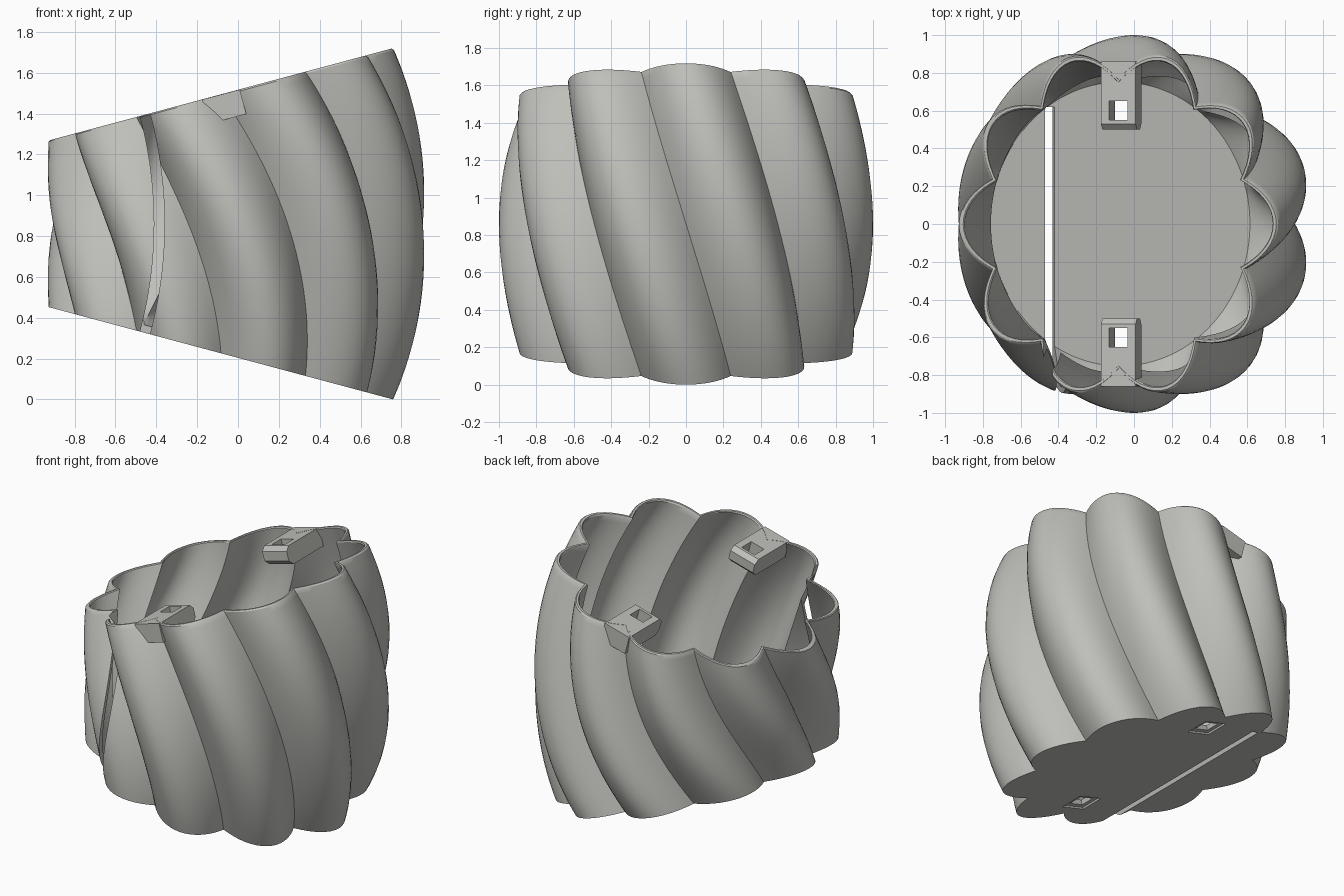
import bpy, bmesh, math
from math import sin, cos, pi, radians

if "Cube" in bpy.data.objects:
    bpy.data.objects.remove(bpy.data.objects["Cube"], do_unlink=True)

BEND = 2.45               # distance from the middle to the bending axis
HALF = radians(15)        # each end is tilted by this angle
MID_Z = 0.86
RX, RY = 0.873, 0.926     # crest radii at the ends
LOBES, PER_LOBE, ROWS = 10, 16, 40
COUNT = LOBES * PER_LOBE

clay = bpy.data.materials.new("warm_grey")
clay.use_nodes = True
clay.diffuse_color = (0.52, 0.52, 0.49, 1)
clay.node_tree.nodes["Principled BSDF"].inputs["Base Color"].default_value = clay.diffuse_color


def bent(u, v, phi, w=0.0):
    """Point in the bent space: u across, v along y, w off the section plane."""
    return ((BEND + u) * cos(phi) - w * sin(phi) - BEND, v,
            MID_Z + (BEND + u) * sin(phi) + w * cos(phi))


def make_object(name, bm):
    bmesh.ops.recalc_face_normals(bm, faces=bm.faces)
    mesh = bpy.data.meshes.new(name)
    bm.to_mesh(mesh)
    bm.free()
    mesh.materials.append(clay)
    obj = bpy.data.objects.new(name, mesh)
    bpy.context.collection.objects.link(obj)
    return obj


def loft(name, rings):
    """Skin closed rings of points and cap both ends."""
    bm = bmesh.new()
    rows = [[bm.verts.new(p) for p in ring] for ring in rings]
    n = len(rows[0])
    for low, high in zip(rows, rows[1:]):
        for i in range(n):
            j = (i + 1) % n
            bm.faces.new((low[i], low[j], high[j], high[i]))
    bm.faces.new(rows[0][::-1])
    bm.faces.new(rows[-1])
    return make_object(name, bm)


def section(t, inset=0.0, lobing=1.0):
    """Lobed, twisted, bulging cross-section at height fraction t."""
    phi = (2 * t - 1) * HALF
    swell = 1 + 0.08 * (1 - (2 * t - 1) ** 2)
    ring = []
    for i in range(COUNT):
        theta = 2 * pi * i / COUNT
        angle = theta - t * 2 * pi / LOBES
        r = swell * (0.835 + 0.165 * lobing * abs(cos(theta * LOBES / 2)))
        ring.append(bent((RX * r - inset) * cos(angle), (RY * r - inset) * sin(angle), phi))
    return ring


def block(name, u, v, phis, ws=(0, 0)):
    """Box in the bent space, one ring for each angle and offset."""
    return loft(name, [[bent(a, b, phi, w) for a, b in
                        ((u[0], v[0]), (u[1], v[0]), (u[1], v[1]), (u[0], v[1]))]
                       for phi, w in zip(phis, ws)])


def cut(target, cutter):
    cutter.hide_render = True
    mod = target.modifiers.new("cut", "BOOLEAN")
    mod.operation = "DIFFERENCE"
    mod.solver = "EXACT"
    mod.object = cutter
    bpy.context.view_layer.objects.active = target
    bpy.ops.object.modifier_apply(modifier=mod.name)
    bpy.data.objects.remove(cutter, do_unlink=True)


# Hollow shell: outside going up, rounded rim, inside going down to the floor
FLOOR, WALL = 0.035, 0.03
rings = [section(k / ROWS) for k in range(ROWS)]
rings += [section(0.994), section(1, 0.007), section(1, WALL - 0.007)]
for k in range(ROWS, -1, -1):
    t = FLOOR + (0.994 - FLOOR) * k / ROWS
    rings.append(section(t, WALL, min(1, (t - FLOOR) / 0.12)))
shell = loft("lobed_shell", rings)

# Curved slit through the floor and the front wall
steps = 24
arc = [(2 * k / steps - 1) * HALF * 1.15 for k in range(steps + 1)]
cut(shell, block("slit_cutter", (-0.41, -0.36), (-1.3, 0.62), arc, [0] * len(arc)))

# Square floor holes, each in a shallow recess
for side in (-1, 1):
    for size, depth in ((0.085, 0.012), (0.05, 0.2)):
        span = sorted((side * 0.6 - size, side * 0.6 + size))
        cut(shell, block("floor_cutter", (-size, size), span, (-HALF, -HALF), (-0.05, depth)))


# Catch tabs at the rim, with a chamfered inner end and a square hole
def tab(name, side):
    profile = ((0.86, -0.001), (0.53, -0.001), (0.5, -0.03),
               (0.5, -0.09), (0.54, -0.125), (0.86, -0.125))
    obj = loft(name, [[bent(u, side * v, HALF, w) for v, w in profile]
                      for u in (-0.095, 0.095)])
    span = sorted((side * 0.55, side * 0.65))
    cut(obj, block("tab_cutter", (-0.05, 0.05), span, (HALF, HALF), (-0.3, 0.1)))


tab("front_tab", -1)
tab("back_tab", 1)

# Smooth flanks with crisp grooves
bpy.ops.object.select_all(action="DESELECT")
shell.select_set(True)
bpy.context.view_layer.objects.active = shell
bpy.ops.object.shade_smooth_by_angle(angle=radians(30))
